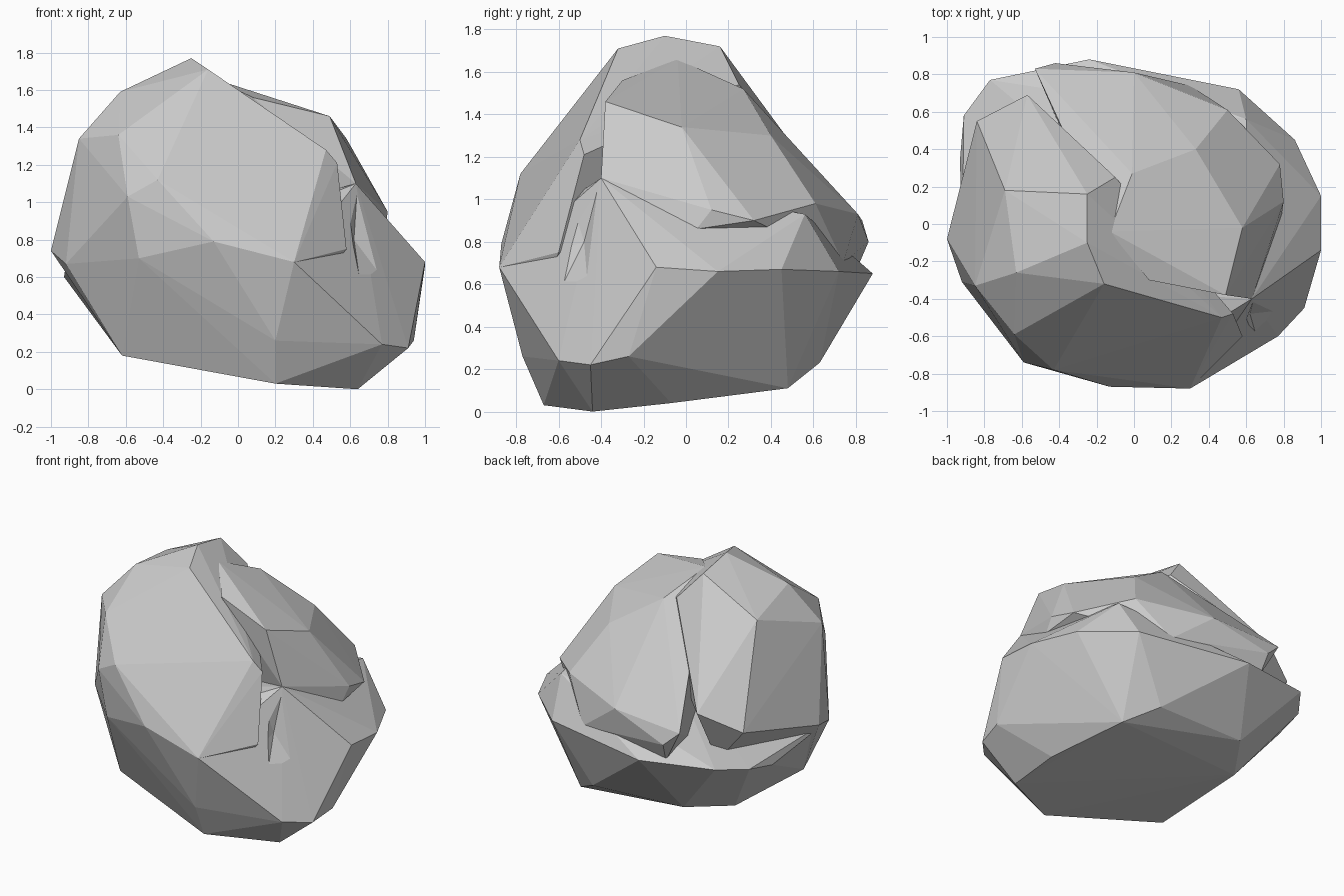
import bpy, bmesh


def hull(name, pts):
    """Faceted convex chunk wrapped around a few corner points."""
    bm = bmesh.new()
    for p in pts:
        bm.verts.new(p)
    res = bmesh.ops.convex_hull(bm, input=bm.verts)
    loose = {g for g in res["geom_interior"] + res["geom_unused"]
             if isinstance(g, bmesh.types.BMVert)}
    bmesh.ops.delete(bm, geom=list(loose), context='VERTS')
    bmesh.ops.recalc_face_normals(bm, faces=bm.faces)
    me = bpy.data.meshes.new(name)
    bm.to_mesh(me)
    bm.free()
    ob = bpy.data.objects.new(name, me)
    bpy.context.collection.objects.link(ob)
    return ob


def combine(target, other, op):
    """Boolean a chunk into the boulder, then discard the helper."""
    mod = target.modifiers.new(op.lower(), 'BOOLEAN')
    mod.operation, mod.solver, mod.object = op, 'EXACT', other
    bpy.context.view_layer.objects.active = target
    bpy.ops.object.modifier_apply(modifier=mod.name)
    bpy.data.objects.remove(other)


# wide lower mass with the widest belt and the sloping underside
boulder = hull("boulder", [
    (1, .15, .66), (1, -.14, .68), (.86, .45, .67), (.56, .72, .66),
    (.6, .56, .93), (.78, .07, .82), (.63, -.4, 1.1),
    (-.24, .88, .65), (-.77, .77, .68), (-.91, .58, .65), (-.93, .35, .6),
    (-.92, -.31, .67), (-.53, -.73, .7), (-.13, -.87, .79), (.3, -.88, .68),
    (.2, -.77, .26), (.77, -.6, .24), (.91, -.45, .22), (.94, -.27, .26),
    (.64, -.44, 0), (.2, -.67, .03), (.64, -.07, .04), (.5, .48, .11),
    (.3, .63, .23), (-.4, .6, .25), (-.62, -.45, .18), (-.6, .3, .2)])

# tall front-left slab with the summit ridge
slab = hull("front_slab", [
    (-.25, -.1, 1.77), (-.16, -.32, 1.71), (-.25, .16, 1.72),
    (-.69, .18, 1.51), (-.63, -.26, 1.59), (-.85, -.33, 1.34),
    (-.64, -.59, 1.36), (-.59, -.74, 1.03), (-.43, -.78, 1.12),
    (-.13, -.87, .79), (.3, -.88, .68), (.47, -.5, 1.28), (.53, -.48, 1.21),
    (.58, -.6, .75), (-.92, -.31, .67), (-1, -.08, .74), (-.84, .55, .88),
    (-.57, .69, 1.0), (-.1, .25, 1.54), (-.53, -.73, .7), (.2, -.77, .26),
    (-.62, -.45, .18), (-.6, .5, .6)])

# back-right block sloping down to the rear
block = hull("rear_block", [
    (.49, -.38, 1.46), (.08, -.3, 1.56), (-.13, -.04, 1.66), (-.01, .27, 1.52),
    (.58, -.02, 1.34), (.33, .4, 1.3), (.8, .12, .95), (.78, .32, .9),
    (.5, .61, .98), (0, .81, .93), (-.53, .83, .9), (-.42, .86, .8),
    (.3, .74, .7), (-.4, .8, .66), (.63, -.4, 1.1), (.79, .05, .86),
    (.55, -.3, .8), (-.3, .3, .6)])

combine(boulder, slab, 'UNION')
combine(boulder, block, 'UNION')

# chipped crevice at the front right
front_gouge = hull("front_gouge", [
    (.66, -.62, .52), (.8, -.46, .56), (.53, -.62, 1.25), (.64, -.4, 1.11),
    (.6, -.7, .72), (.62, -.48, .8), (.9, -.7, .8)])
combine(boulder, front_gouge, 'DIFFERENCE')
